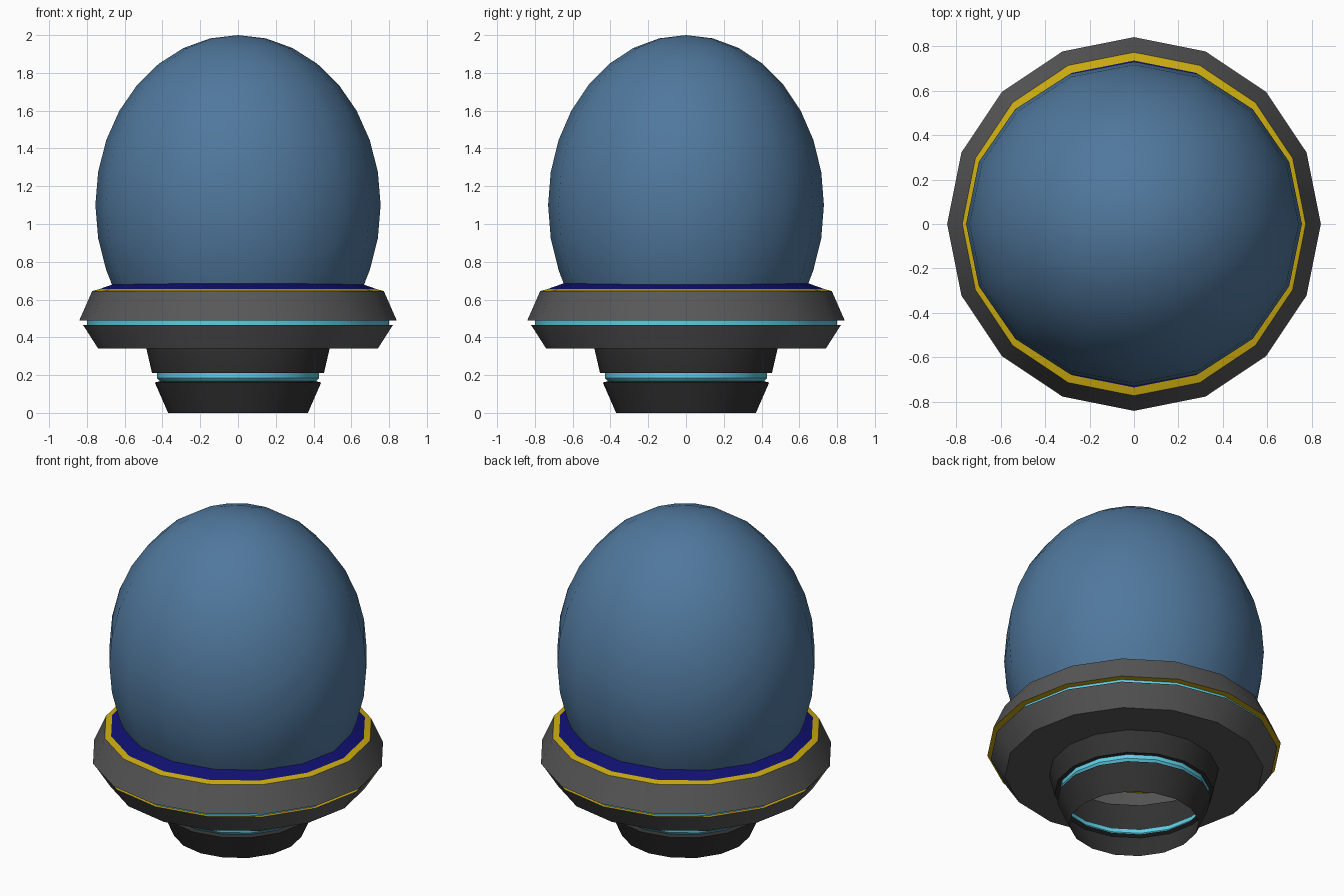
import bpy, bmesh, math

if "Cube" in bpy.data.objects:
    bpy.data.objects.remove(bpy.data.objects["Cube"])

SIDES = 16


def material(name, rgb):
    """Flat material from an sRGB colour given in 0-255."""
    m = bpy.data.materials.new(name)
    lin = [((c / 255 + 0.055) / 1.055) ** 2.4 if c > 10 else c / 255 / 12.92 for c in rgb]
    m.diffuse_color = (*lin, 1)
    m.use_nodes = True
    m.node_tree.nodes["Principled BSDF"].inputs["Base Color"].default_value = m.diffuse_color
    return m


GLASS = material("blue glass", (80, 120, 157))
GREY = material("grey metal", (88, 88, 88))
BLACK = material("black metal", (50, 50, 50))
TEAL = material("teal light", (95, 205, 228))
YELLOW = material("yellow trim", (204, 172, 16))
NAVY = material("navy seal", (16, 16, 115))


def lathe(name, profile, mat, y_scale=1.0):
    """Spin a list of (radius, z) points, ordered bottom to top, around z."""
    bm = bmesh.new()
    rings = []
    for r, z in profile:
        if r < 1e-4:
            rings.append([bm.verts.new((0, 0, z))] * SIDES)
            continue
        rings.append([bm.verts.new((r * math.cos(2 * math.pi * i / SIDES),
                                    r * math.sin(2 * math.pi * i / SIDES) * y_scale, z))
                      for i in range(SIDES)])
    for lo, hi in zip(rings, rings[1:]):
        for i in range(SIDES):
            j = (i + 1) % SIDES
            corners = list(dict.fromkeys([lo[i], lo[j], hi[j], hi[i]]))
            bm.faces.new(corners)
    mesh = bpy.data.meshes.new(name)
    bm.to_mesh(mesh)
    bm.free()
    mesh.materials.append(mat)
    ob = bpy.data.objects.new(name, mesh)
    bpy.context.collection.objects.link(ob)
    bpy.ops.object.select_all(action='DESELECT')
    ob.select_set(True)
    bpy.context.view_layer.objects.active = ob
    bpy.ops.object.shade_smooth_by_angle(angle=math.radians(35))
    # the shell is made of four smooth quarters, with a crease between them
    sharp = mesh.attributes.get("sharp_edge") or mesh.attributes.new("sharp_edge", 'BOOLEAN', 'EDGE')
    for e in mesh.edges:
        a, b = (mesh.vertices[v].co for v in e.vertices)
        if any(abs(a[k]) < 1e-4 and abs(b[k]) < 1e-4 for k in (0, 1)):
            sharp.data[e.index].value = True
    return ob


# Glass dome: ellipsoid cut off where it meets the seal
angles = [math.radians(a) for a in (118.2, 112.5)] + \
         [math.radians(11.25 * k) for k in range(9, -1, -1)]
lathe("dome", [(0.755 * math.sin(a), 1.1 + 0.9 * math.cos(a)) for a in angles], GLASS, 0.967)

# Seal and trim around the dome
lathe("dome_seal", [(0.735, 0.655), (0.65, 0.685)], NAVY)
lathe("dome_trim", [(0.772, 0.645), (0.735, 0.655)], YELLOW)

# Collar: upper and lower halves with a lit groove between them
lathe("collar_upper", [(0.84, 0.49), (0.772, 0.645)], GREY)
lathe("groove_upper_lip", [(0.80, 0.49), (0.84, 0.49)], YELLOW)
lathe("groove_light", [(0.80, 0.465), (0.80, 0.49)], TEAL)
lathe("groove_lower_lip", [(0.82, 0.465), (0.80, 0.465)], YELLOW)
lathe("collar_lower", [(0.485, 0.34), (0.74, 0.34), (0.82, 0.465)], GREY)

# Neck, neck light and open base
lathe("neck", [(0.43, 0.21), (0.455, 0.21), (0.485, 0.34), (0.485, 0.40)], BLACK)
lathe("neck_light", [(0.415, 0.168), (0.43, 0.185), (0.43, 0.21)], TEAL)
lathe("base", [(0.37, 0.0), (0.44, 0.16), (0.415, 0.168)], BLACK)
